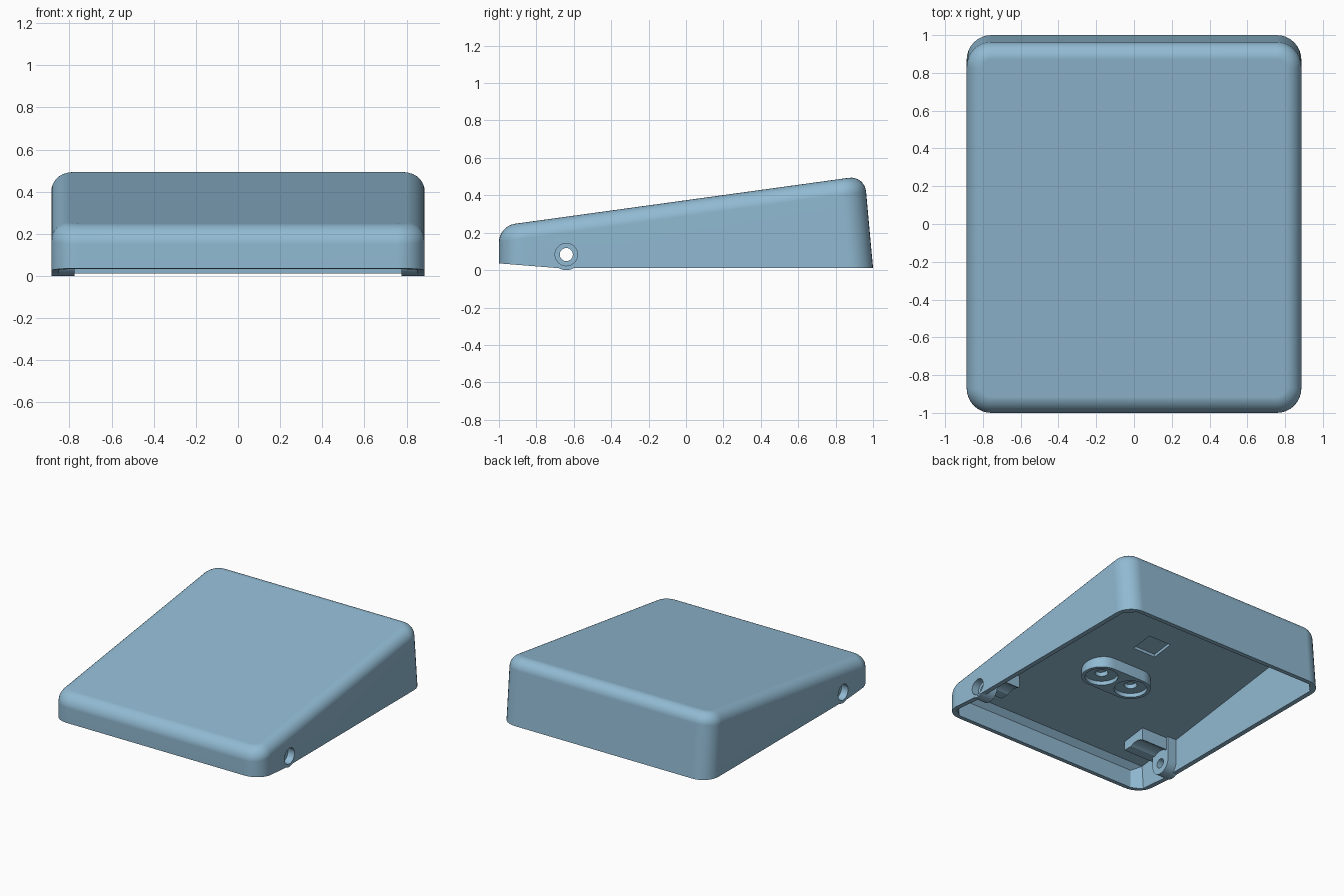
import bpy, bmesh, math
from mathutils import Vector

if "Cube" in bpy.data.objects:
    bpy.data.objects.remove(bpy.data.objects["Cube"])

blue = bpy.data.materials.new("soft_blue")
blue.diffuse_color = (0.283, 0.491, 0.645, 1)
blue.use_nodes = True
blue.node_tree.nodes["Principled BSDF"].inputs["Base Color"].default_value = blue.diffuse_color


def finish(name, bm):
    bmesh.ops.recalc_face_normals(bm, faces=bm.faces)
    me = bpy.data.meshes.new(name)
    bm.to_mesh(me)
    bm.free()
    ob = bpy.data.objects.new(name, me)
    bpy.context.collection.objects.link(ob)
    me.materials.append(blue)
    return ob


def prism(points, depth):
    """Extrude a closed loop of points along the depth vector."""
    bm = bmesh.new()
    face = bm.faces.new([bm.verts.new(p) for p in points])
    ext = bmesh.ops.extrude_face_region(bm, geom=[face])
    bmesh.ops.translate(bm, vec=depth, verts=[v for v in ext["geom"] if isinstance(v, bmesh.types.BMVert)])
    bmesh.ops.recalc_face_normals(bm, faces=bm.faces)
    return bm


def wedge(name, profile, half, corner, segments, fillet):
    """Side profile across the width, rounded upright corners, filleted top."""
    bm = prism([(-half, y, z) for y, z in profile], (2 * half, 0, 0))

    def upright(e):
        d = (e.verts[0].co - e.verts[1].co).normalized()
        return abs(d.z) > 0.9
    bmesh.ops.bevel(bm, geom=[e for e in bm.edges if upright(e)], offset=corner,
                    segments=segments, profile=0.5, affect='EDGES', clamp_overlap=False)
    bm.normal_update()
    if fillet:
        top = max(bm.faces, key=lambda f: f.normal.z * f.calc_area())
        bmesh.ops.bevel(bm, geom=list(top.edges), offset=fillet, segments=8,
                        profile=0.5, affect='EDGES', clamp_overlap=False)
    return finish(name, bm)


def cylinder(name, r, a, b, n=40):
    """Cylinder running from point a to point b."""
    a, b = Vector(a), Vector(b)
    axis = b - a
    u = axis.orthogonal().normalized()
    v = axis.normalized().cross(u)
    ring = [a + r * (math.cos(t) * u + math.sin(t) * v)
            for t in (2 * math.pi * i / n for i in range(n))]
    return finish(name, prism(ring, axis))


def ceiling(y):
    return 0.338 + 0.137 * y


def hanging(name, outline, z, extra):
    """Vertical prism from height z up to just past the sloped ceiling."""
    bm = prism([(x, y, z) for x, y in outline], (0, 0, 1))
    for v in bm.verts:
        if v.co.z > z + 0.5:
            v.co.z = ceiling(v.co.y) + extra
    return finish(name, bm)


def rect(x0, x1, y0, y1):
    return [(x0, y0), (x1, y0), (x1, y1), (x0, y1)]


def cut(ob, cutter):
    mod = ob.modifiers.new("cut", 'BOOLEAN')
    mod.operation = 'DIFFERENCE'
    mod.solver = 'EXACT'
    mod.object = cutter
    bpy.context.view_layer.objects.active = ob
    bpy.ops.object.modifier_apply(modifier=mod.name)


parts, cutters = [], []

# Sloped outer case, hollowed to an even wall, with a chamfer inside the front edge
case = wedge("case", [(-1, 0.036), (-0.70, 0.012), (1, 0.012), (0.955, 0.505), (-1, 0.236)],
             0.886, 0.13, 8, 0.085)
cavity = wedge("cavity", [(-0.965, -0.2), (0.985, -0.2), (0.925, ceiling(0.925)),
                          (-0.925, ceiling(-0.925)), (-0.965, ceiling(-0.965) - 0.035)],
               0.85, 0.07, 1, 0)
cutters.append(cavity)
cut(case, cavity)
parts.append(case)

# Shallow square pocket in the ceiling
pocket = hanging("pocket", rect(-0.095, 0.095, 0.11, 0.28), 0.2, 0.022)
cutters.append(pocket)
cut(case, pocket)

# Double screw boss with counterbored holes
by, bz, sp = -0.195, 0.245, 0.132
outline = []
for side in (1, -1):
    for i in range(21):
        t = -math.pi / 2 + math.pi * i / 20
        outline.append((side * (sp + 0.14 * math.cos(t)), by + side * 0.14 * math.sin(t)))
boss = hanging("screw_boss", outline, bz, 0.012)
for side in (-1, 1):
    x = side * sp
    for r, depth in ((0.115, 0.03), (0.045, 0.09)):
        c = cylinder("screw_hole", r, (x, by, bz - 0.1), (x, by, bz + depth))
        cutters.append(c)
        cut(boss, c)
parts.append(boss)

# Hinge lugs, grooved ceiling blocks beside them, and the drilled pivot holes
hy, hz, hr = -0.64, 0.083, 0.083
for side, label in ((-1, "left"), (1, "right")):
    arch = [(side * 0.776, hy + hr * math.cos(t), hz + hr * math.sin(t))
            for t in (math.pi + math.pi * i / 20 for i in range(21))]
    arch += [(side * 0.776, y, ceiling(y) + 0.005) for y in (hy + hr, hy - hr)]
    lug = finish(label + "_hinge_lug", prism(arch, (side * 0.084, 0, 0)))
    disc = cylinder(label + "_hinge_disc", hr, (side * 0.86, hy, hz), (side * 0.8845, hy, hz))
    x0, x1 = sorted((side * 0.56, side * 0.85))
    block = hanging(label + "_hinge_block", rect(x0, x1, -0.77, -0.575), 0.165, 0.01)
    groove = cylinder("groove", 0.1, (side * 0.5, hy, hz), (side * 0.9, hy, hz))
    cutters.append(groove)
    cut(block, groove)
    for r, inner in ((0.035, 0.7), (0.06, 0.83)):
        c = cylinder("pivot_hole", r, (side * inner, hy, hz), (side * 1.0, hy, hz))
        cutters.append(c)
        for ob in (case, lug, disc):
            cut(ob, c)
    parts += [lug, disc, block]

for c in cutters:
    bpy.data.objects.remove(c)

# Smooth fillets while keeping flat faces flat
bpy.ops.object.select_all(action='DESELECT')
for ob in parts:
    ob.select_set(True)
bpy.context.view_layer.objects.active = case
bpy.ops.object.shade_smooth_by_angle(angle=math.radians(30))
flat = case.modifiers.new("flat_faces", 'WEIGHTED_NORMAL')
flat.keep_sharp = True
